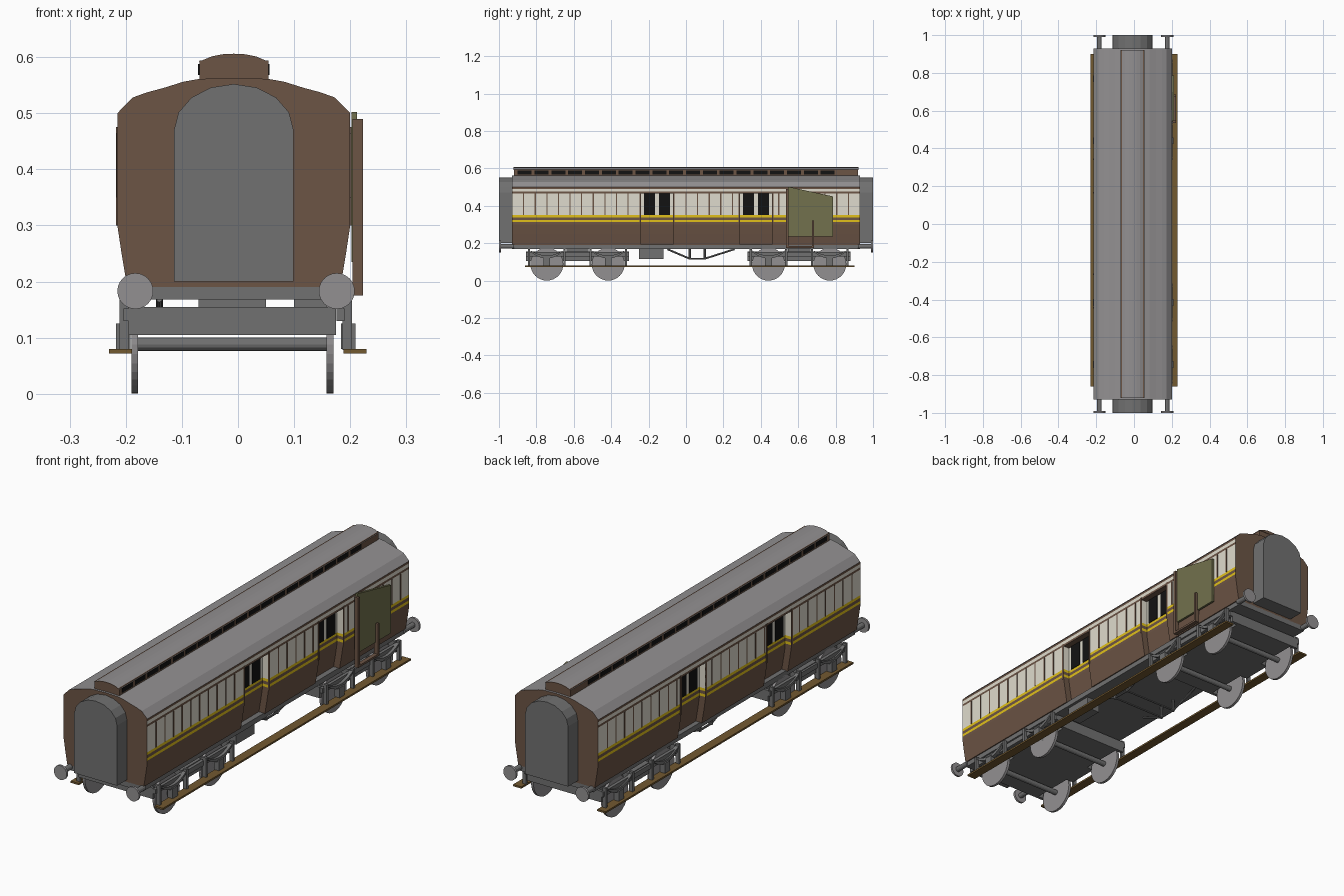
import bpy, bmesh, math
from mathutils import Vector, Matrix

if "Cube" in bpy.data.objects:
    bpy.data.objects.remove(bpy.data.objects["Cube"])

def mat(name, r, g, b):
    m = bpy.data.materials.new(name)
    m.diffuse_color = (r, g, b, 1)
    m.use_nodes = True
    m.node_tree.nodes["Principled BSDF"].inputs["Base Color"].default_value = m.diffuse_color
    return m

BROWN = mat("brown", 0.15, 0.09, 0.06)
CREAM = mat("cream", 0.74, 0.71, 0.61)
YELLOW = mat("yellow", 0.75, 0.53, 0.01)
ROOF = mat("light grey", 0.29, 0.28, 0.285)
GREY = mat("dark grey", 0.165, 0.165, 0.165)
BLACK = mat("black", 0.006, 0.006, 0.006)
OLIVE = mat("olive", 0.17, 0.165, 0.075)
WOOD = mat("wood", 0.17, 0.10, 0.03)
C = -0.0075          # body centre line in x
L = 0.93             # half body length

def finish(name, bm, *mats):
    bmesh.ops.recalc_face_normals(bm, faces=bm.faces)
    me = bpy.data.meshes.new(name)
    bm.to_mesh(me)
    bm.free()
    for m in mats:
        me.materials.append(m)
    ob = bpy.data.objects.new(name, me)
    bpy.context.collection.objects.link(ob)
    return ob

def boxes(name, items, m):
    """items: (x0, x1, y0, y1, z0, z1)"""
    bm = bmesh.new()
    for x0, x1, y0, y1, z0, z1 in items:
        M = Matrix.Translation(((x0+x1)/2, (y0+y1)/2, (z0+z1)/2)) @ \
            Matrix.Diagonal((abs(x1-x0), abs(y1-y0), abs(z1-z0), 1))
        bmesh.ops.create_cube(bm, size=1, matrix=M)
    return finish(name, bm, m)

def add_prism(bm, pts, axis, a, b):
    place = (lambda p, t: (t, p[0], p[1])) if axis == 'x' else (lambda p, t: (p[0], t, p[1]))
    A = [bm.verts.new(place(p, a)) for p in pts]
    B = [bm.verts.new(place(p, b)) for p in pts]
    n = len(pts)
    bm.faces.new(A)
    bm.faces.new(B[::-1])
    for i in range(n):
        bm.faces.new((A[i], A[(i+1) % n], B[(i+1) % n], B[i]))

def prisms(name, items, m):
    bm = bmesh.new()
    for it in items:
        add_prism(bm, *it)
    return finish(name, bm, m)

def rods(name, items, m, seg=24):
    """items: (start, end, radius)"""
    bm = bmesh.new()
    for p, q, r in items:
        p, q = Vector(p), Vector(q)
        d = q - p
        M = Matrix.Translation((p+q)/2) @ d.to_track_quat('Z', 'Y').to_matrix().to_4x4()
        bmesh.ops.create_cone(bm, cap_ends=True, segments=seg, radius1=r, radius2=r,
                              depth=d.length, matrix=M)
    return finish(name, bm, m)

# ---- body shell: lofted cross-sections, with recessed doorways
DOORS = {1: [(-0.24, -0.07), (0.29, 0.46)], -1: [(0.17, 0.34), (-0.44, -0.27)]}
W, DEPTH, HEAD = 0.2075, 0.03, 0.465
side = [(0.19, 0.19), (0.2, 0.25), (W, 0.30)] + \
       [(W, z) for z in (0.312, 0.324, 0.338, 0.35, HEAD)]
upper = [(W, z) for z in (HEAD, 0.475, 0.49, 0.50)] + \
        [(0.18, 0.528), (0.155, 0.537), (0.125, 0.545), (0.09, 0.556), (0.062, 0.561)]

def section(bm, y, probe):
    def half(s):
        d = DEPTH if any(a < probe < b for a, b in DOORS[s]) else 0
        return [(C + s*(x-d), z) for x, z in side] + [(C + s*x, z) for x, z in upper]
    pts = half(1) + [(C, 0.563)] + half(-1)[::-1]
    return [bm.verts.new((x, y, z)) for x, z in pts]

def band(z):
    """material slot by height: 0 brown, 1 cream, 2 yellow, 3 roof"""
    if z > 0.5: return 3
    for lo, hi, k in ((0.476, 0.489, 1), (0.351, 0.464, 1), (0.339, 0.349, 2), (0.313, 0.323, 2)):
        if lo < z < hi: return k
    return 0

bm = bmesh.new()
cuts = sorted(v for ds in DOORS.values() for d in ds for v in d)
rings = [section(bm, -L, -L)]
for v in cuts:
    rings += [section(bm, v, v-0.001), section(bm, v, v+0.001)]
rings.append(section(bm, L, L))
for A, B in zip(rings, rings[1:]):
    n = len(A)
    for i in range(n):
        j = (i+1) % n
        f = bm.faces.new((A[i], A[j], B[j], B[i]))
        f.material_index = 0 if j == 0 else band(f.calc_center_median().z)
for r in (rings[0], rings[-1]):
    bm.faces.new(r).material_index = 0
bmesh.ops.remove_doubles(bm, verts=bm.verts, dist=1e-5)
bmesh.ops.dissolve_degenerate(bm, edges=bm.edges, dist=1e-5)
finish("coach_body", bm, BROWN, CREAM, YELLOW, ROOF)

# ---- battens between the cream panels, door windows and door edges
battens, windows, edges = [], [], []
for s in (1, -1):
    xo, xi = C + s*W, C + s*(W-DEPTH)
    for k in range(1, 30):
        y = -L + k*0.062
        if not any(a-0.015 < y < b+0.015 for a, b in DOORS[s]):
            battens.append((xo-0.001, xo+s*0.002, y-0.003, y+0.003, 0.35, HEAD))
    for a, b in DOORS[s]:
        for y in (a+0.016, b-0.074):
            windows.append((xi-s*0.001, xi+s*0.003, y, y+0.058, 0.35, HEAD))
        for y in (a-0.004, b+0.004):
            edges.append((xo-s*0.001, xo+s*0.002, y-0.004, y+0.004, 0.30, 0.475))
boxes("panel_battens", battens, BROWN)
boxes("door_windows", windows, BLACK)
boxes("door_edges", edges, BROWN)

# ---- clerestory
boxes("clerestory_walls", [(C-0.0615, C+0.0615, -0.92, 0.92, 0.555, 0.594)], BROWN)
top = [(C+x, z) for x, z in ((-0.0635, 0.591), (-0.04, 0.601), (-0.02, 0.605), (0, 0.606),
                             (0.02, 0.605), (0.04, 0.601), (0.0635, 0.591))]
prisms("clerestory_roof", [(top, 'y', -0.92, 0.92)], ROOF)
prisms("clerestory_ends", [(top, 'y', s*0.92, s*0.922) for s in (1, -1)], BROWN)
boxes("clerestory_windows", [(C+s*0.061, C+s*0.0635, -0.9+k*0.09, -0.825+k*0.09, 0.568, 0.588)
                             for s in (1, -1) for k in range(19)], BLACK)

# ---- gangways at both ends
arch = [(C-0.1065, 0.2), (C+0.1065, 0.2)] + \
       [(C+0.1065*math.cos(t*math.pi/8), 0.47+0.082*math.sin(t*math.pi/8)) for t in range(9)]
prisms("gangways", [(arch, 'y', s*0.925, s) for s in (1, -1)], GREY)

# ---- underframe and buffers
boxes("underframe", [(-0.19, 0.178, -L, L, 0.168, 0.192)], GREY)
boxes("battery_box", [(0.10, 0.165, -0.25, -0.12, 0.115, 0.17)], GREY)
ends = [(x, s) for x in (-0.183, 0.176) for s in (1, -1)]
rods("buffer_heads", [((x, s*0.99, 0.183), (x, s, 0.183), 0.032) for x, s in ends], ROOF)
rods("buffer_stems", [((x, s*0.92, 0.183), (x, s*0.992, 0.183), 0.012) for x, s in ends], GREY, 12)

# ---- truss rods under the middle
truss = []
for x in (-0.14, 0.125):
    path = [(x, -0.10, 0.168), (x, 0.02, 0.117), (x, 0.10, 0.117), (x, 0.26, 0.168)]
    truss += [(p, q, 0.005) for p, q in zip(path, path[1:])]
    truss += [((x, y, 0.112), (x, y, 0.17), 0.006) for y in (0.02, 0.10)]
truss += [((-0.14, y, 0.117), (0.125, y, 0.117), 0.004) for y in (0.02, 0.10)]
rods("truss_rods", truss, GREY, 8)

# ---- bogies: frame block, wheels, axles, springs, axle boxes
slabs, wheels, axles, springs, axleboxes, hangers = [], [], [], [], [], []
for yc in (-0.58, 0.605):
    slabs += [(-0.16, 0.14, yc-0.27, yc+0.27, 0.105, 0.155),
              (-0.195, 0.175, yc-0.275, yc-0.262, 0.105, 0.155),
              (-0.195, 0.175, yc+0.262, yc+0.275, 0.105, 0.155),
              (-0.195, 0.175, yc-0.07, yc+0.07, 0.105, 0.155),
              (-0.07, 0.05, yc-0.06, yc+0.06, 0.155, 0.17)]
    slabs += [(C+s*0.183, C+s*0.197, yc-0.275, yc+0.275, 0.13, 0.152) for s in (1, -1)]
    for y in (yc-0.164, yc+0.164):
        axles.append(((-0.19, y, 0.088), (0.17, y, 0.088), 0.012))
        for s in (1, -1):
            x = -0.01 + s*0.174
            wheels.append(((x-0.006, y, 0.088), (x+0.006, y, 0.088), 0.088))
            xa, xb = -0.004+s*0.19, -0.004+s*0.207
            ts = [k/4 for k in range(-4, 5)]
            arc = [(y+0.085*t, 0.118+0.034*t*t) for t in ts] + \
                  [(y+0.085*t, 0.134+0.026*t*t) for t in ts[::-1]]
            springs.append((arc, 'x', xa, xb))
            axleboxes.append((-0.004+s*0.188, -0.004+s*0.213, y-0.018, y+0.018, 0.08, 0.125))
            hangers += [(xa, xb, y+d-0.006, y+d+0.006, 0.078, 0.168) for d in (-0.095, 0.095)]
boxes("bogie_frames", slabs, GREY)
rods("wheels", wheels, ROOF, 32)
rods("axles", axles, GREY, 12)
prisms("leaf_springs", springs, GREY)
boxes("axle_boxes", axleboxes, GREY)
boxes("step_hangers", hangers, GREY)
boxes("footboards", [(x, x+0.041, -0.86, 0.9, 0.072, 0.08) for x in (-0.23, 0.188)], WOOD)

# ---- mail catching net and its frame on the right side
prisms("mail_net", [([(0.545, 0.235), (0.785, 0.235), (0.785, 0.45), (0.545, 0.502)],
                     'x', 0.202, 0.212)], OLIVE)
boxes("net_frame", [(0.204, 0.223, 0.535, 0.547, 0.175, 0.49),
                    (0.204, 0.223, 0.675, 0.685, 0.175, 0.32),
                    (0.204, 0.223, 0.535, 0.685, 0.175, 0.184)], BROWN)
